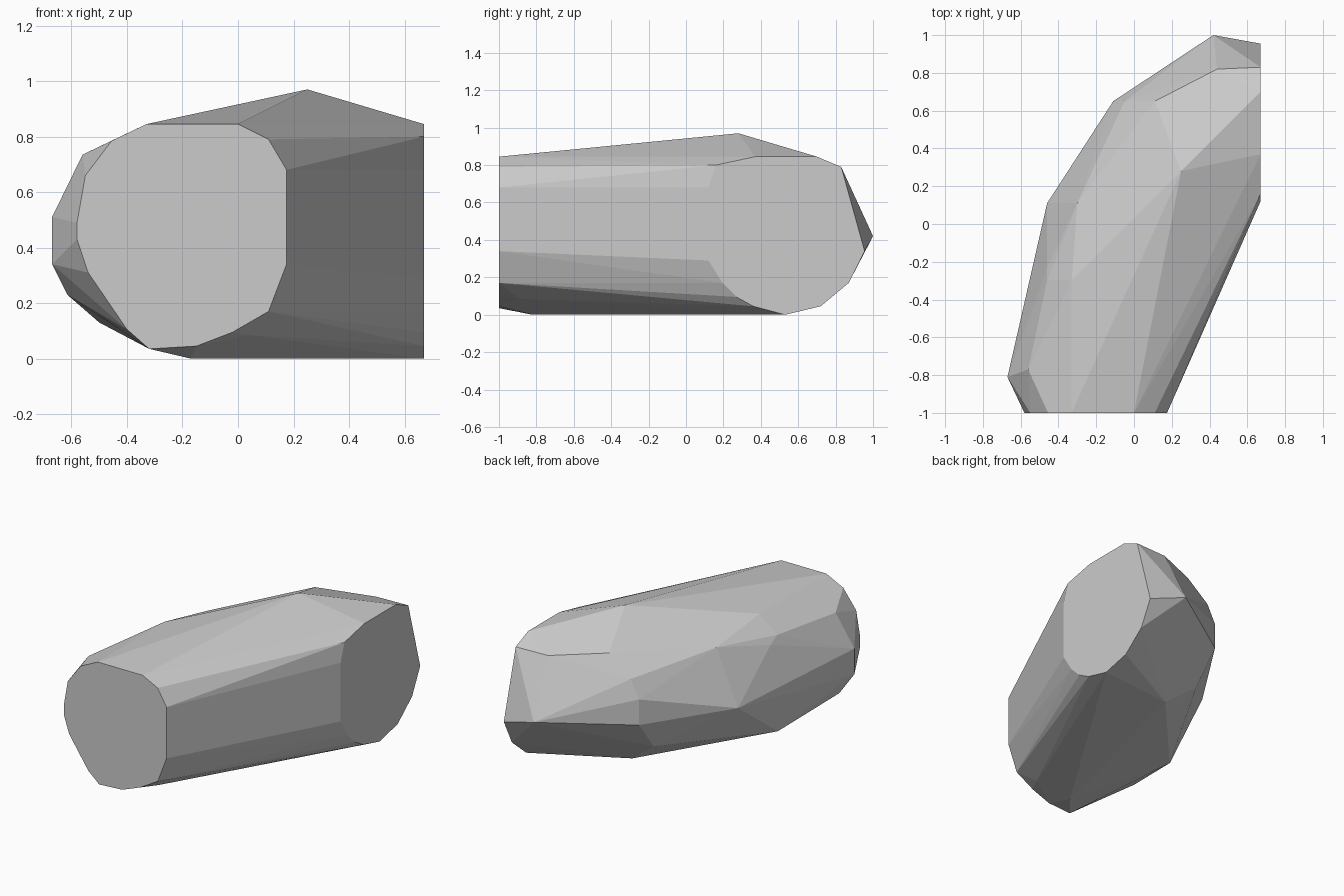
import bpy, bmesh, math

# Front end: flat cut at y = -1, outline as (x, z)
front_cut = [(-.33, .845), (0, .845), (.11, .79), (.175, .68), (.175, .34),
             (.11, .17), (-.02, .095), (-.15, .045), (-.32, .035), (-.40, .105),
             (-.54, .31), (-.58, .43), (-.58, .49), (-.55, .66), (-.455, .785)]

# Right end: flat cut at x = 0.67, outline as (y, z)
right_cut = [(.16, .80), (.37, .845), (.70, .845), (.83, .79), (.955, .34),
             (.87, .17), (.72, .045), (.53, 0), (.36, .045), (.27, .095),
             (.195, .17), (.12, .29), (.12, .68)]

# Corners of the chipped body between the two cuts
crown = [(.25, .28, .97), (-.33, -.30, .845), (-.46, -.30, .74),
         (-.30, .11, .77), (.11, .65, .83), (.44, .82, .79)]
left_side = [(-.67, -.81, .34), (-.67, -.81, .51), (-.56, -.77, .735),
             (-.615, -.73, .23), (-.50, -.25, .13), (-.46, .11, .41),
             (-.46, -.23, .70)]
back = [(-.11, .65, .41), (-.11, .65, .58), (-.05, .65, .70), (.42, 1, .42)]
underside = [(-.17, -.82, 0), (.10, .42, .045), (-.10, .48, .20),
             (.04, -.89, .085), (-.10, -.91, .045)]

points = [(x, -1, z) for x, z in front_cut]
points += [(.67, y, z) for y, z in right_cut]
points += crown + left_side + back + underside

# Rock body: wrap all corners in one faceted shell
bm = bmesh.new()
for p in points:
    bm.verts.new(p)
bmesh.ops.convex_hull(bm, input=bm.verts[:])
loose = [v for v in bm.verts if not v.link_faces]
bmesh.ops.delete(bm, geom=loose, context='VERTS')
bmesh.ops.dissolve_limit(bm, angle_limit=math.radians(1),
                         verts=bm.verts[:], edges=bm.edges[:])
bmesh.ops.recalc_face_normals(bm, faces=bm.faces[:])

mesh = bpy.data.meshes.new("rock_body")
bm.to_mesh(mesh)
bm.free()
bpy.context.collection.objects.link(bpy.data.objects.new("rock_body", mesh))
